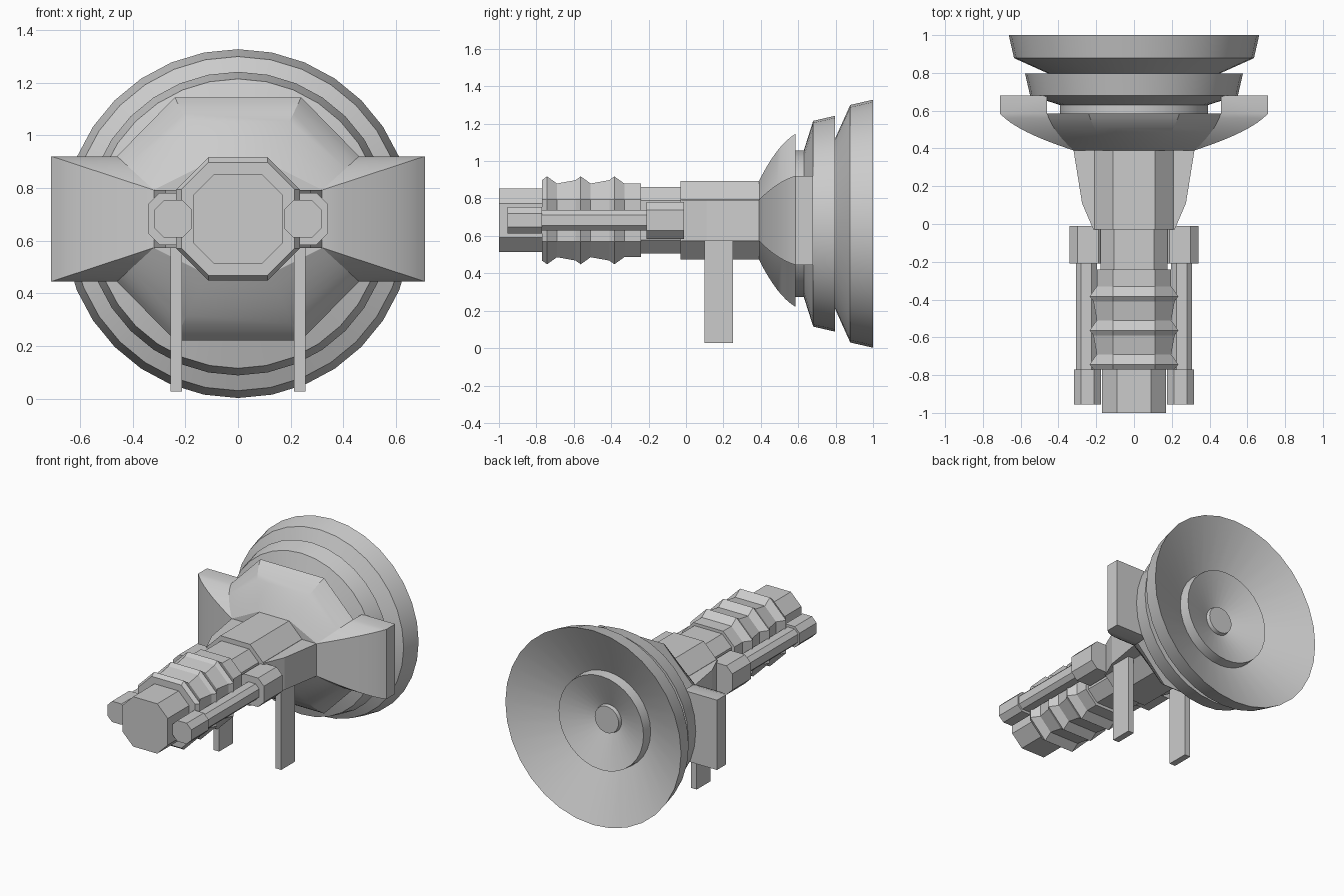
import bpy, bmesh, math

if "Cube" in bpy.data.objects:
    bpy.data.objects.remove(bpy.data.objects["Cube"])

ZC = 0.683   # barrel axis height
ZD = 0.665   # dish axis height


def make(name, verts, faces, smooth=None):
    me = bpy.data.meshes.new(name)
    bm = bmesh.new()
    vs = [bm.verts.new(v) for v in verts]
    for f in faces:
        bm.faces.new([vs[i] for i in f])
    bmesh.ops.remove_doubles(bm, verts=bm.verts, dist=1e-5)
    bmesh.ops.recalc_face_normals(bm, faces=bm.faces)
    bm.to_mesh(me)
    bm.free()
    ob = bpy.data.objects.new(name, me)
    bpy.context.collection.objects.link(ob)
    if smooth:
        bpy.ops.object.select_all(action='DESELECT')
        ob.select_set(True)
        bpy.context.view_layer.objects.active = ob
        bpy.ops.object.shade_smooth_by_angle(angle=math.radians(smooth))
    return ob


def loft(name, rings, smooth=None):
    """Join equal-sized closed rings and cap both ends."""
    n = len(rings[0])
    verts = [p for r in rings for p in r]
    faces = [(k * n + i, k * n + (i + 1) % n, (k + 1) * n + (i + 1) % n, (k + 1) * n + i)
             for k in range(len(rings) - 1) for i in range(n)]
    faces += [tuple(range(n)), tuple(range((len(rings) - 1) * n, len(rings) * n))]
    return make(name, verts, faces, smooth)


def octagon(y, hx, hz, fx, fz, cx=0.0):
    """Chamfered rectangle: half sizes hx, hz with half flats fx, fz."""
    pts = [(hx, -fz), (hx, fz), (fx, hz), (-fx, hz), (-hx, fz), (-hx, -fz), (-fx, -hz), (fx, -hz)]
    return [(cx + x, y, ZC + z) for x, z in pts]


def barrel(name, profile, flat=None, cx=0.0):
    return loft(name, [octagon(y, h, h, flat or h * 0.5, flat or h * 0.5, cx) for y, h in profile])


def box(name, x0, x1, y0, y1, z0, z1):
    return loft(name, [[(x0, y, z0), (x1, y, z0), (x1, y, z1), (x0, y, z1)] for y in (y0, y1)])


# Central barrel, ribbed sleeve and receiver body
barrel("muzzle", [(-1.0, 0.17), (-0.76, 0.17)], 0.091)
ribs = []
for y in (-0.77, -0.59, -0.41):
    ribs += [(y, 0.215), (y + 0.027, 0.235), (y + 0.08, 0.197)]
barrel("ribbed_sleeve", ribs + [(-0.24, 0.197)], 0.112)
barrel("neck", [(-0.25, 0.177), (-0.02, 0.177)], 0.105)
barrel("body", [(-0.03, 0.21), (0.4, 0.21)], 0.112)

# Flared housing: rounded (y, growth) steps shared by the dome and the side wings
steps = [(0.39 + 0.195 * u, u + 0.55 * u * (1 - u)) for u in (i / 8 for i in range(9))]
loft("flared_housing", [octagon(y, 0.32 + 0.14 * t, 0.21 + 0.252 * t, 0.12 + 0.12 * t, 0.11 + 0.128 * t)
                        for y, t in steps], 25)

for side, s in (("left", -1), ("right", 1)):
    # Wing sweeping out from the housing side
    rings = []
    for y, t in steps + [(0.68, 1.0)]:
        xi, xo, h = 0.32 + 0.14 * t, 0.321 + 0.389 * t, 0.11 + 0.128 * t
        rings.append([(s * xi, y, ZC - h), (s * xo, y, ZC - h), (s * xo, y, ZC + h), (s * xi, y, ZC + h)])
    loft(side + "_wing", rings, 25)

    # Tapered cheek between body and wing
    plan = [(0.19, -0.03), (0.215, -0.03), (0.275, 0.11), (0.32, 0.39), (0.19, 0.39)]
    loft(side + "_cheek", [[(s * x, y, z) for x, y in plan] for z in (ZC - 0.11, ZC + 0.11)])

    # Side tube: tip, rod and rear sleeve
    barrel(side + "_tube_tip", [(-0.955, 0.071), (-0.77, 0.071)], cx=s * 0.246)
    barrel(side + "_tube_rod", [(-0.78, 0.055), (-0.2, 0.055)], cx=s * 0.252)
    barrel(side + "_tube_sleeve", [(-0.21, 0.099), (-0.01, 0.099)], 0.055, cx=s * 0.243)

    # Flat leg
    box(side + "_leg", s * 0.212, s * 0.256, 0.1, 0.25, 0.026, 0.6)

# Dish: outer stepped bell, then concave inside with a raised disc and button (radius, y)
profile = [(0.392, 0.58), (0.392, 0.63), (0.55, 0.68), (0.577, 0.797), (0.455, 0.797), (0.635, 0.878),
           (0.663, 1.0), (0.325, 0.845), (0.32, 0.915), (0.095, 0.83), (0.09, 0.855)]
N = 32
loft("dish", [[(r * math.sin(2 * math.pi * i / N), y, ZD + r * math.cos(2 * math.pi * i / N))
               for i in range(N)] for r, y in profile], 25)
